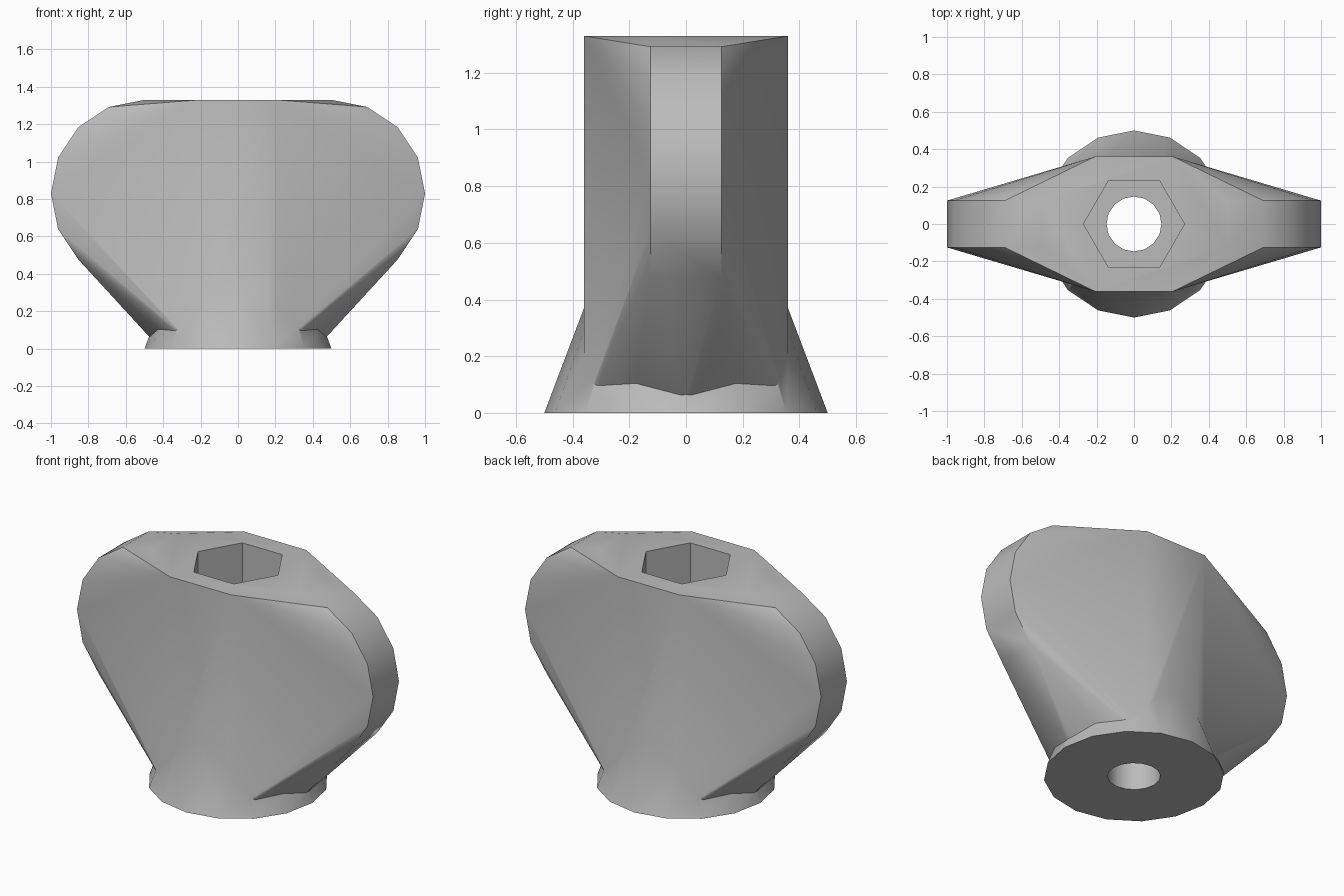
import bpy
import bmesh
from math import cos, sin, tau

if "Cube" in bpy.data.objects:
    bpy.data.objects.remove(bpy.data.objects["Cube"], do_unlink=True)

HEIGHT = 1.33
HEX_RADIUS = 0.416
WING_RADIUS = 0.5
WING_HALF = 0.125

grey = bpy.data.materials.new("plain grey")
grey.use_nodes = True
colour = (0.5, 0.5, 0.5, 1)
grey.diffuse_color = colour
grey.node_tree.nodes["Principled BSDF"].inputs["Base Color"].default_value = colour


def ring(sides, radius):
    return [(radius * cos(tau * i / sides), radius * sin(tau * i / sides)) for i in range(sides)]


def hull_object(name, points):
    """Convex solid around a set of points."""
    bm = bmesh.new()
    for p in points:
        bm.verts.new(p)
    result = bmesh.ops.convex_hull(bm, input=bm.verts)
    spare = {v for v in result["geom_interior"] + result["geom_unused"]
             if isinstance(v, bmesh.types.BMVert)}
    bmesh.ops.delete(bm, geom=list(spare), context="VERTS")
    bmesh.ops.dissolve_limit(bm, angle_limit=0.002, verts=bm.verts, edges=bm.edges)
    bmesh.ops.recalc_face_normals(bm, faces=bm.faces)
    mesh = bpy.data.meshes.new(name)
    bm.to_mesh(mesh)
    bm.free()
    mesh.materials.append(grey)
    obj = bpy.data.objects.new(name, mesh)
    bpy.context.collection.objects.link(obj)
    return obj


def prism(name, sides, radius, low, high):
    return hull_object(name, [(x, y, z) for x, y in ring(sides, radius) for z in (low, high)])


def boolean(target, other, operation):
    mod = target.modifiers.new(other.name, "BOOLEAN")
    mod.operation = operation
    mod.solver = "EXACT"
    mod.object = other
    bpy.context.view_layer.objects.active = target
    bpy.ops.object.modifier_apply(modifier=mod.name)
    bpy.data.objects.remove(other, do_unlink=True)


# Winged body: hexagonal core blended into two upright discs
points = [(x, y, z) for x, y in ring(6, HEX_RADIUS) for z in (0, HEIGHT)]
for side in (-1, 1):
    for x, z in ring(16, WING_RADIUS):
        points += [(side * WING_RADIUS + x, y, HEIGHT - WING_RADIUS + z)
                   for y in (-WING_HALF, WING_HALF)]
knob = hull_object("wing_knob", points)

# Flared foot, a tall cone mostly hidden in the body
foot = hull_object("flared_foot", [(x, y, 0) for x, y in ring(16, 0.5)] + [(0, 0, HEIGHT - 0.01)])
boolean(knob, foot, "UNION")

# Bolt hole and hexagonal head socket
boolean(knob, prism("bolt_hole", 16, 0.147, -0.2, HEIGHT + 0.2), "DIFFERENCE")
boolean(knob, prism("hex_socket", 6, 0.27, 0.33, HEIGHT + 0.2), "DIFFERENCE")

# Soft shading with crisp edges
bpy.ops.object.select_all(action="DESELECT")
knob.select_set(True)
bpy.context.view_layer.objects.active = knob
bpy.ops.object.shade_smooth_by_angle(angle=0.52)
